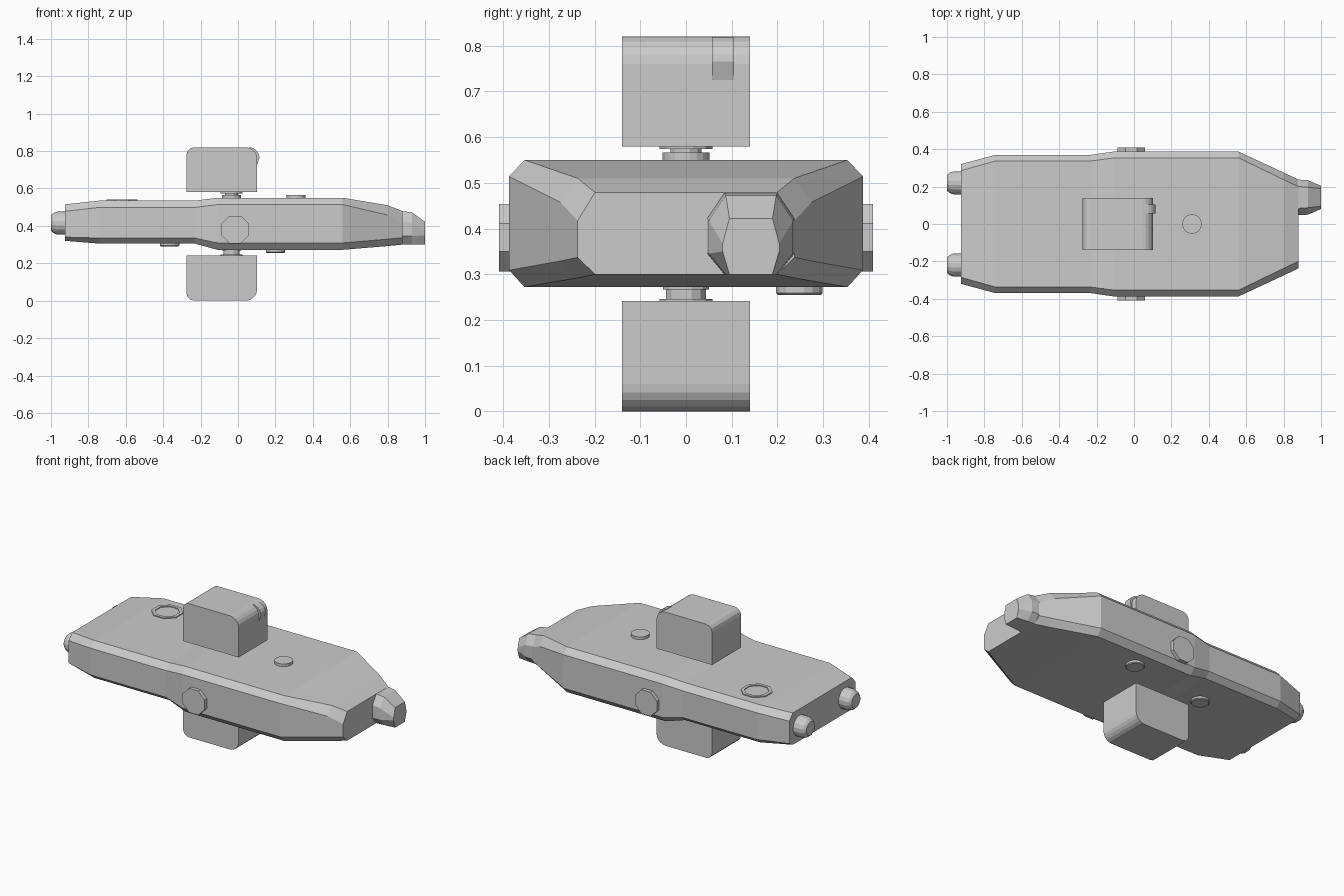
import bpy, bmesh, math
from mathutils import Vector

if "Cube" in bpy.data.objects:
    bpy.data.objects.remove(bpy.data.objects["Cube"])


def finish(name, bm):
    bmesh.ops.recalc_face_normals(bm, faces=bm.faces)
    me = bpy.data.meshes.new(name)
    bm.to_mesh(me)
    bm.free()
    ob = bpy.data.objects.new(name, me)
    bpy.context.collection.objects.link(ob)
    return ob


def loft(name, rings):
    """Skin a list of equal-length point rings and cap both ends."""
    bm = bmesh.new()
    vs = [[bm.verts.new(p) for p in r] for r in rings]
    n = len(vs[0])
    for a, b in zip(vs, vs[1:]):
        for i in range(n):
            j = (i + 1) % n
            bm.faces.new((a[i], a[j], b[j], b[i]))
    bm.faces.new(vs[0])
    bm.faces.new(vs[-1])
    return finish(name, bm)


def octagon(x, cy, hw, z0, z1, iy, top, bot):
    """Chamfered rectangle across the x axis."""
    pts = [(hw, z0 + bot), (hw, z1 - top), (hw - iy, z1), (iy - hw, z1),
           (-hw, z1 - top), (-hw, z0 + bot), (iy - hw, z0), (hw - iy, z0)]
    return [(x, cy + y, z) for y, z in pts]


def turned(name, centre, axis, steps, n=16):
    """Stack of circles; steps are (distance along axis, radius)."""
    ax = Vector(axis)
    rot = ax.to_track_quat('Z', 'Y')
    rings = []
    for d, r in steps:
        rings.append([Vector(centre) + rot @ Vector(
            (r * math.cos(math.tau * (i + .5) / n),
             r * math.sin(math.tau * (i + .5) / n), d)) for i in range(n)])
    return loft(name, rings)


def side_profile(name, pts, y0, y1):
    """Extrude an x-z outline along y."""
    return loft(name, [[(x, y, z) for x, z in pts] for y in (y0, y1)])


def arc(cx, cz, r, a0, a1, n=5):
    return [(cx + r * math.cos(math.radians(a0 + (a1 - a0) * i / n)),
             cz + r * math.sin(math.radians(a0 + (a1 - a0) * i / n)))
            for i in range(n + 1)]


# Main hull: x, half width, bottom, top, inset, top chamfer, bottom chamfer
sections = [(-.925, .32, .32, .515, .035, .037, .02),
            (-.74, .37, .305, .535, .033, .036, .03),
            (-.23, .37, .305, .535, .033, .036, .03),
            (-.11, .387, .272, .55, .034, .036, .037),
            (.56, .387, .272, .55, .034, .036, .037),
            (.80, .275, .292, .51, .038, .052, .037),
            (.88, .237, .30, .479, .038, .062, .037)]
loft("hull", [octagon(x, 0, hw, z0, z1, iy, t, b)
              for x, hw, z0, z1, iy, t, b in sections])

# Offset nose
loft("nose", [octagon(.80, .142, .095, .30, .478, .037, .055, .045),
              octagon(.885, .142, .095, .30, .478, .037, .055, .045),
              octagon(.93, .142, .092, .30, .472, .037, .055, .045),
              octagon(1.0, .142, .062, .30, .422, .015, .055, .05)])

# Rear thrusters and side hubs
for s, side in ((-1, "front"), (1, "back")):
    turned(side + "_thruster", (-.90, s * .22, .415), (-1, 0, 0),
           [(0, .063), (.065, .063), (.086, .055), (.1, .042)])
    turned(side + "_hub", (-.015, s * .36, .38), (0, s, 0),
           [(0, .08), (.049, .08)], 8)

# Upper and lower pods on stems
side_profile("upper_pod", [(-.275, .58), (.102, .58)]
             + arc(.042, .76, .06, 0, 90) + arc(-.235, .78, .04, 90, 180, 3),
             -.14, .14)
side_profile("lower_pod", [(.102, .242), (-.275, .242)]
             + arc(-.235, .04, .04, 180, 270, 3) + arc(.042, .06, .06, 270, 360),
             -.14, .14)
turned("upper_stem", (-.035, 0, .54), (0, 0, 1),
       [(0, .052), (.024, .052), (.024, .035), (.034, .035), (.034, .06), (.042, .06)], 12)
turned("lower_stem", (-.035, 0, .285), (0, 0, -1),
       [(0, .052), (.018, .052), (.018, .045), (.039, .045), (.039, .06), (.045, .06)], 12)

# Curved visor on the upper pod
side_profile("visor", [(.04, .725), (.102, .725)]
             + arc(.06, .765, .055, 0, 90), .057, .105)

# Hatches above and below
turned("top_hatch", (.31, 0, .54), (0, 0, 1), [(0, .052), (.026, .052)], 20)
turned("belly_hatch_fore", (.2, .248, .28), (0, 0, -1),
       [(0, .052), (.021, .052), (.025, .048)], 16)
turned("belly_hatch_aft", (-.365, .13, .315), (0, 0, -1),
       [(0, .052), (.021, .052), (.025, .048)], 16)

# Octagonal docking ring on the rear deck
turned("docking_ring", (-.62, .2, .53), (0, 0, 1),
       [(0, .09), (.011, .09), (.011, .07), (.006, .07)], 8)
